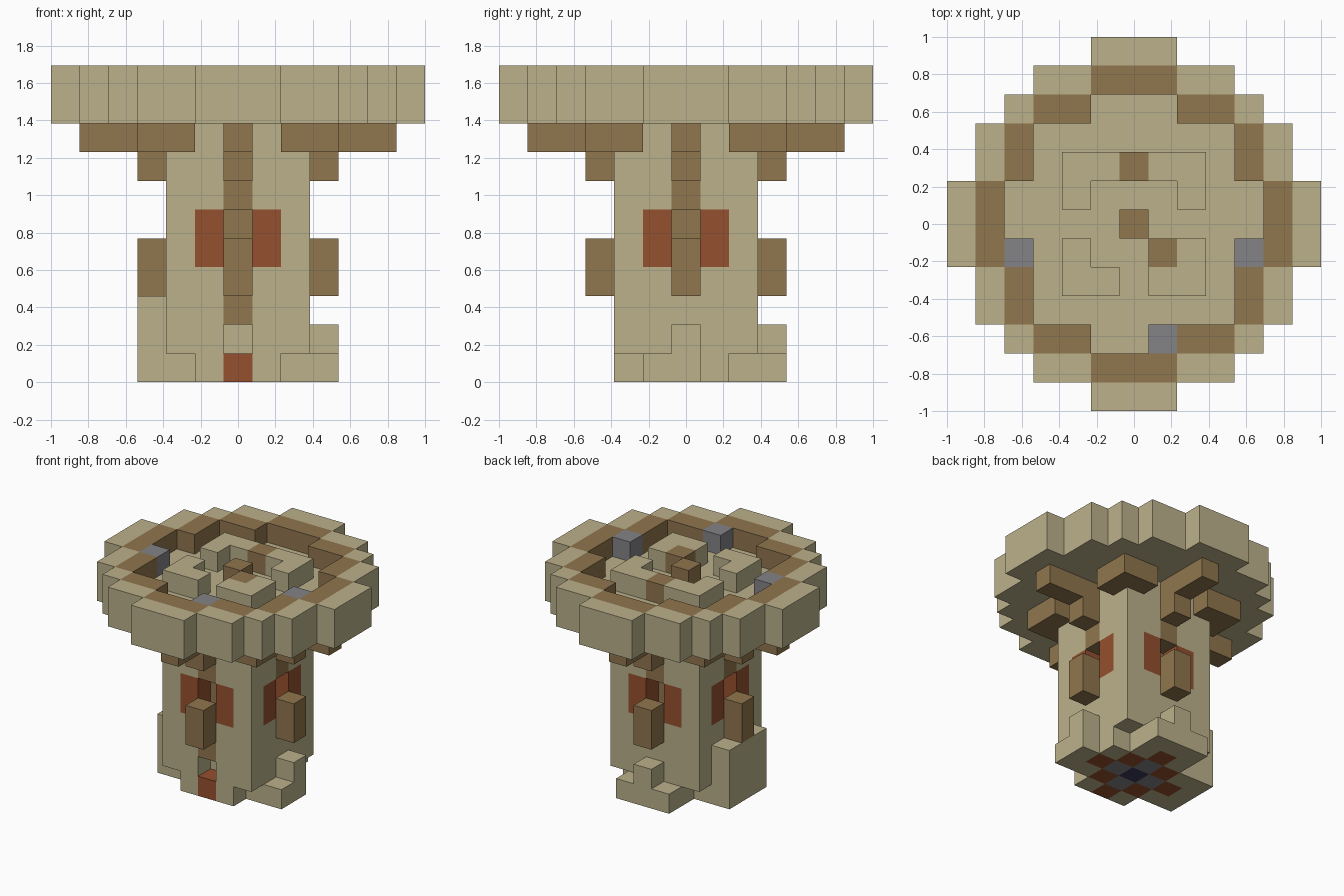
import bpy
import bmesh
from itertools import product
from mathutils import Vector

U = 2 / 13  # edge of one block

old = bpy.data.objects.get("Cube")
if old:
    bpy.data.objects.remove(old)


def material(name, r, g, b):
    m = bpy.data.materials.new(name)
    m.use_nodes = True
    m.diffuse_color = (r, g, b, 1)
    m.node_tree.nodes["Principled BSDF"].inputs["Base Color"].default_value = (r, g, b, 1)
    return m


COLOURS = {
    "tan": material("tan", 0.50, 0.44, 0.26),
    "brown": material("brown", 0.28, 0.18, 0.076),
    "rust": material("rust", 0.30, 0.08, 0.027),
    "grey": material("grey", 0.23, 0.227, 0.24),
    "navy": material("navy", 0.045, 0.04, 0.095),
}
cells = {}  # block position -> (part, colour)


def span(a, b):
    return range(a, b + 1)


def fill(part, colour, xs, ys, zs):
    for c in product(xs, ys, zs):
        cells[c] = (part, colour)


def turned(x, y):
    """The four quarter turns of a position."""
    return [(x, y), (-y, x), (-x, -y), (y, -x)]


# Stem with its lower corners cut away
fill("stem", "tan", span(-2, 2), span(-2, 2), span(0, 8))
for x, y in turned(2, 2):
    del cells[x, y, 0]

# Patterned base of the stem
for x, y in product(span(-2, 2), repeat=2):
    d = abs(x) + abs(y)
    if d <= 2:
        cells[x, y, 0] = ("base_pattern", ("navy", "grey", "rust")[d])

# Window niches, brackets and beams on all four sides
for x, y in turned(2, 0):
    for z in (4, 5):
        del cells[x, y, z]
        cells[x // 2, y // 2, z] = ("niche_back", "brown")
    cells[x, y, 6] = ("lintel", "brown")
for side in (-1, 1):
    for x, y in turned(2, side):
        fill("window_frame", "rust", [x], [y], (4, 5))
for x, y in turned(3, 0):
    fill("window_box", "brown", [x], [y], (3, 4))
    fill("bracket", "brown", [x], [y], [7])
for reach in (3, 4, 5):
    for x, y in turned(reach, 0):
        fill("beam", "brown", [x], [y], [8])
for corner in ((2, 3), (3, 3), (3, 2)):
    for x, y in turned(*corner):
        fill("corner_brace", "brown", [x], [y], [8])

# Front doorway
del cells[0, -2, 1]
cells[0, -2, 2] = ("door_head", "brown")

# Feet
fill("tall_foot", "tan", [-3], span(-1, 1), span(0, 2))
fill("side_step", "tan", [3], span(-1, 0), [0])
fill("side_step", "tan", [3], [0], [1])
fill("back_step", "tan", span(-1, 1), [3], [0])
fill("back_step", "tan", [0], [3], [1])

# Round cap: a full slab, then a raised rim with a brown inner band
OUTER = (6, 6, 5, 5, 4, 3, 1)   # half width of each row of the cap
INNER = (5, 5, 4, 4, 3, 1, -1)  # the same inside the tan edge
FLOOR = (4, 4, 3, 3, 1, -1, -1) # the same inside the brown band
for x, y in product(span(-6, 6), repeat=2):
    a, row = abs(x), abs(y)
    if a > OUTER[row]:
        continue
    cells[x, y, 9] = ("cap_slab", "tan")
    if a > INNER[row]:
        cells[x, y, 10] = ("cap_rim", "tan")
    elif a > FLOOR[row]:
        cells[x, y, 10] = ("cap_band", "brown")

# Blocks on the cap floor
fill("back_wall", "tan", span(-2, 2), [2], [10])
fill("back_wall", "tan", (-2, 2), [1], [10])
fill("left_wall", "tan", span(1, 2), span(-2, -1), [10])
fill("right_wall", "tan", [-2], span(-2, -1), [10])
fill("right_wall", "tan", [-1], [-2], [10])
for x, y in ((0, 0), (0, 2), (1, -1)):
    cells[x, y, 10] = ("cap_stud", "brown")
for x, y in ((-4, -1), (4, -1), (1, -4)):
    cells[x, y, 10] = ("grey_block", "grey")


# Turn each part into a mesh of its exposed block faces
def build(part):
    bm = bmesh.new()
    names = list(COLOURS)
    for c, (owner, colour) in cells.items():
        if owner != part:
            continue
        centre = Vector(c) + Vector((0, 0, 0.5))
        for axis, sign in product(range(3), (-1, 1)):
            n = Vector((0, 0, 0))
            n[axis] = sign
            if tuple(int(v) for v in Vector(c) + n) in cells:
                continue
            s = Vector((0, 0, 0))
            s[(axis + 1) % 3] = 0.5
            t = n.cross(s)
            mid = centre + n / 2
            ring = (mid + s + t, mid - s + t, mid - s - t, mid + s - t)
            face = bm.faces.new([bm.verts.new(p * U) for p in ring])
            face.material_index = names.index(colour)
    bmesh.ops.remove_doubles(bm, verts=bm.verts, dist=0.001)
    mesh = bpy.data.meshes.new(part)
    for m in COLOURS.values():
        mesh.materials.append(m)
    bm.to_mesh(mesh)
    bm.free()
    bpy.context.collection.objects.link(bpy.data.objects.new(part, mesh))


for part in dict.fromkeys(owner for owner, _ in cells.values()):
    build(part)
